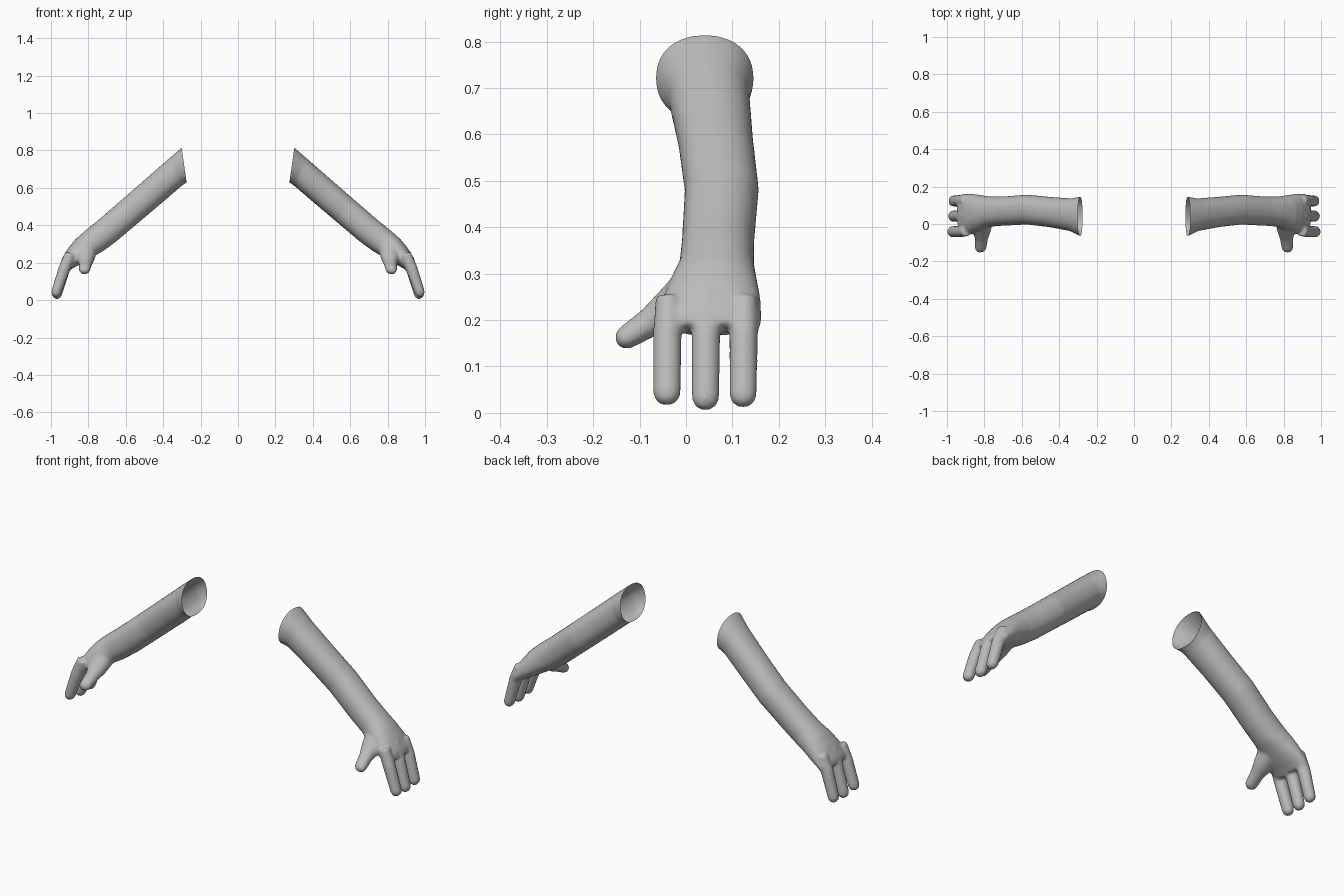
import bpy, bmesh, math
from mathutils import Vector

if "Cube" in bpy.data.objects:
    bpy.data.objects.remove(bpy.data.objects["Cube"])

skin = bpy.data.materials.new("plain grey")
skin.diffuse_color = (0.5, 0.5, 0.5, 1)
skin.use_nodes = True
skin.node_tree.nodes["Principled BSDF"].inputs["Base Color"].default_value = skin.diffuse_color


def loft(bm, rings, power=1.0, sides=24):
    """Closed tube through rings of (centre, side vector, up vector)."""
    loops = []
    for c, s, u in rings:
        loop = []
        for i in range(sides):
            a = math.tau * i / sides
            ca, sa = math.cos(a), math.sin(a)
            ca = math.copysign(abs(ca) ** power, ca)
            sa = math.copysign(abs(sa) ** power, sa)
            loop.append(bm.verts.new(c + s * ca + u * sa))
        loops.append(loop)
    for a, b in zip(loops, loops[1:]):
        for i in range(sides):
            j = (i + 1) % sides
            bm.faces.new((a[i], a[j], b[j], b[i]))
    bm.faces.new(loops[0][::-1])
    bm.faces.new(loops[-1])


def tilted(x, y, z, half_y, half_t, deg):
    a = math.radians(deg)
    return (Vector((x, y, z)), Vector((0, half_y, 0)),
            Vector((math.sin(a), 0, math.cos(a))) * half_t)


def digit(bm, path, side):
    """Round-tipped digit along (point, radius across, radius up) entries."""
    pts = [Vector(p) for p, _, _ in path]
    d = (pts[-1] - pts[-2]).normalized()
    up = d.cross(side).normalized()
    rings = [(p, side * r, up * t) for p, (_, r, t) in zip(pts, path)]
    tip, r, t = pts[-1], path[-1][1], path[-1][2]
    for k in (30, 55, 75):
        c, s = math.cos(math.radians(k)), math.sin(math.radians(k))
        rings.append((tip + d * t * s, side * r * c, up * t * c))
    loft(bm, rings)


bm = bmesh.new()
# forearm with flared opening, wrist and palm
loft(bm, [tilted(*r) for r in (
    (.240, .040, .729, .112, .097, 8),
    (.288, .040, .722, .106, .094, 8),
    (.335, .049, .684, .088, .080, 27),
    (.45, .064, .584, .081, .077, 41),
    (.57, .077, .481, .080, .076, 41),
    (.70, .069, .370, .078, .075, 41),
    (.77, .066, .316, .081, .073, 42),
    (.82, .060, .280, .094, .067, 45),
    (.86, .056, .245, .105, .058, 50),
    (.905, .053, .200, .110, .043, 60),
    (.918, .053, .180, .106, .034, 66))], power=.9)
# three fingers
for y, dx, z in ((-.041, .004, .042), (.042, 0, .032), (.123, -.002, .038)):
    digit(bm, [((.895, y + .003, .25), .028, .030),
               ((.928, y + .001, .17), .031, .032),
               ((.968 + dx, y, z), .030, .027)], Vector((0, 1, 0)))
# thumb
digit(bm, [((.810, .010, .262), .055, .052),
           ((.815, -.035, .225), .050, .043),
           ((.815, -.078, .195), .035, .032),
           ((.820, -.128, .163), .031, .026)], Vector((1, 0, 0)))
bmesh.ops.recalc_face_normals(bm, faces=bm.faces)
mesh = bpy.data.meshes.new("arm blank")
bm.to_mesh(mesh)
bm.free()

# fuse the parts into one smooth skin
blank = bpy.data.objects.new("arm_blank", mesh)
bpy.context.collection.objects.link(blank)
fuse = blank.modifiers.new("fuse", 'REMESH')
fuse.mode = 'VOXEL'
fuse.voxel_size = .007
soft = blank.modifiers.new("soften", 'SMOOTH')
soft.factor, soft.iterations = .5, 8
fused = bpy.data.meshes.new_from_object(
    blank.evaluated_get(bpy.context.evaluated_depsgraph_get()))
bpy.data.objects.remove(blank)

# cut the sleeve open, then mirror to make the pair
for name, sign in (("right_arm", 1), ("left_arm", -1)):
    bm = bmesh.new()
    bm.from_mesh(fused)
    a = math.radians(8)
    bmesh.ops.bisect_plane(bm, geom=bm.verts[:] + bm.edges[:] + bm.faces[:],
                           plane_co=(.288, 0, .722),
                           plane_no=(math.cos(a), 0, -math.sin(a)),
                           clear_inner=True)
    if sign < 0:
        for v in bm.verts:
            v.co.x = -v.co.x
        bmesh.ops.reverse_faces(bm, faces=bm.faces[:])
    for f in bm.faces:
        f.smooth = True
        f.material_index = 0
    me = bpy.data.meshes.new(name)
    bm.to_mesh(me)
    bm.free()
    me.materials.append(skin)
    ob = bpy.data.objects.new(name, me)
    bpy.context.collection.objects.link(ob)
